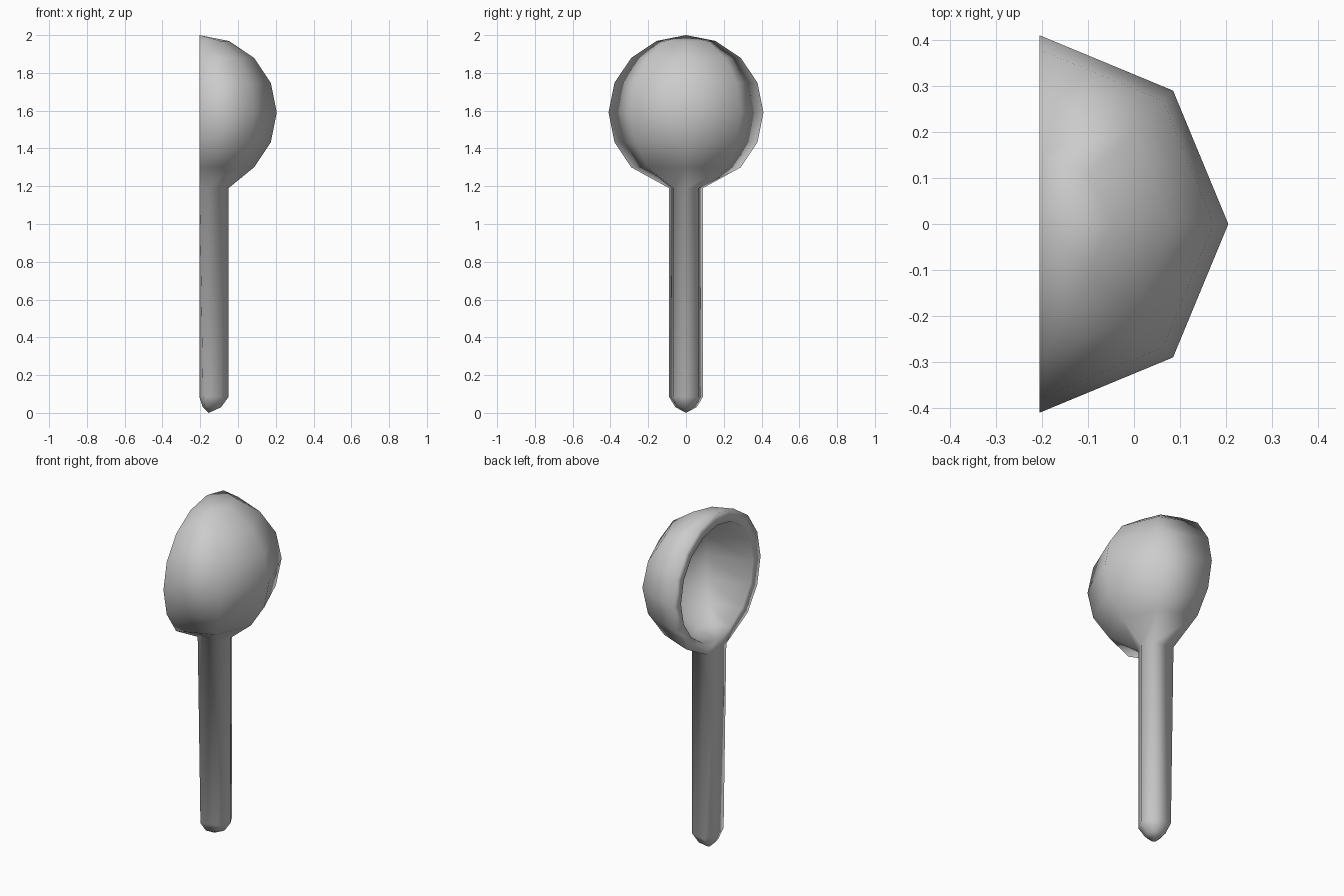
import bpy, bmesh
from math import sin, cos, pi

if "Cube" in bpy.data.objects:
    bpy.data.objects.remove(bpy.data.objects["Cube"])

BACK, CZ, R_OUT, R_IN = -0.205, 1.59, 0.41, 0.34
bm = bmesh.new()


def half_ring(radius, step):
    """Five points around the closed side of the bowl, from +y to -y."""
    phi = step * pi / 8
    r, z = radius * sin(phi), CZ + radius * cos(phi)
    return [bm.verts.new((BACK + r * sin(k * pi / 4), r * cos(k * pi / 4), z)) for k in range(5)]


def grip_ring(z, edge_x, back_x, s=1.0, cx=-0.155):
    """Six-sided handle section: five front points and one on the back."""
    pts = [(edge_x, 0.09), (-0.085, 0.065), (-0.05, 0), (-0.085, -0.065), (edge_x, -0.09), (back_x, 0)]
    return [bm.verts.new((cx + (x - cx) * s, y * s, z)) for x, y in pts]


def bridge(a, b, closed=False):
    n = len(a)
    for i in range(n if closed else n - 1):
        j = (i + 1) % n
        bm.faces.new((a[i], a[j], b[j], b[i]))


def fan(tip, ring, closed=False):
    n = len(ring)
    for i in range(n if closed else n - 1):
        bm.faces.new((tip, ring[i], ring[(i + 1) % n]))


# Outer bowl, running into the top of the handle
top = bm.verts.new((BACK, 0, CZ + R_OUT))
outer = [half_ring(R_OUT, s) for s in range(1, 7)]
grip = [grip_ring(1.19, -0.203, BACK),
        grip_ring(0.085, -0.185, BACK),
        grip_ring(0.03, -0.185, BACK, 0.62)]
fan(top, outer[0])
for a, b in zip(outer, outer[1:] + [grip[0][:5]]):
    bridge(a, b)

# Handle with a rounded end
for a, b in zip(grip, grip[1:]):
    bridge(a, b, True)
fan(bm.verts.new((-0.155, 0, 0)), grip[-1], True)

# Hollow inside of the bowl
in_top = bm.verts.new((BACK, 0, CZ + R_IN))
in_bot = bm.verts.new((BACK, 0, CZ - R_IN))
inner = [half_ring(R_IN, s) for s in range(1, 8)]
fan(in_top, inner[0])
for a, b in zip(inner, inner[1:]):
    bridge(a, b)
fan(in_bot, inner[-1])

# Flat rim between outer and inner edge loops
g = grip[0]
loop_out = [top] + [r[0] for r in outer] + [g[0], g[5], g[4]] + [r[4] for r in reversed(outer)]
loop_in = [in_top] + [r[0] for r in inner] + [in_bot] + [r[4] for r in reversed(inner)]
bridge(loop_out, loop_in, True)

bmesh.ops.recalc_face_normals(bm, faces=bm.faces)
for f in bm.faces:
    f.smooth = True
mesh = bpy.data.meshes.new("scoop_spoon")
bm.to_mesh(mesh)
bm.free()
bpy.context.collection.objects.link(bpy.data.objects.new("scoop_spoon", mesh))
